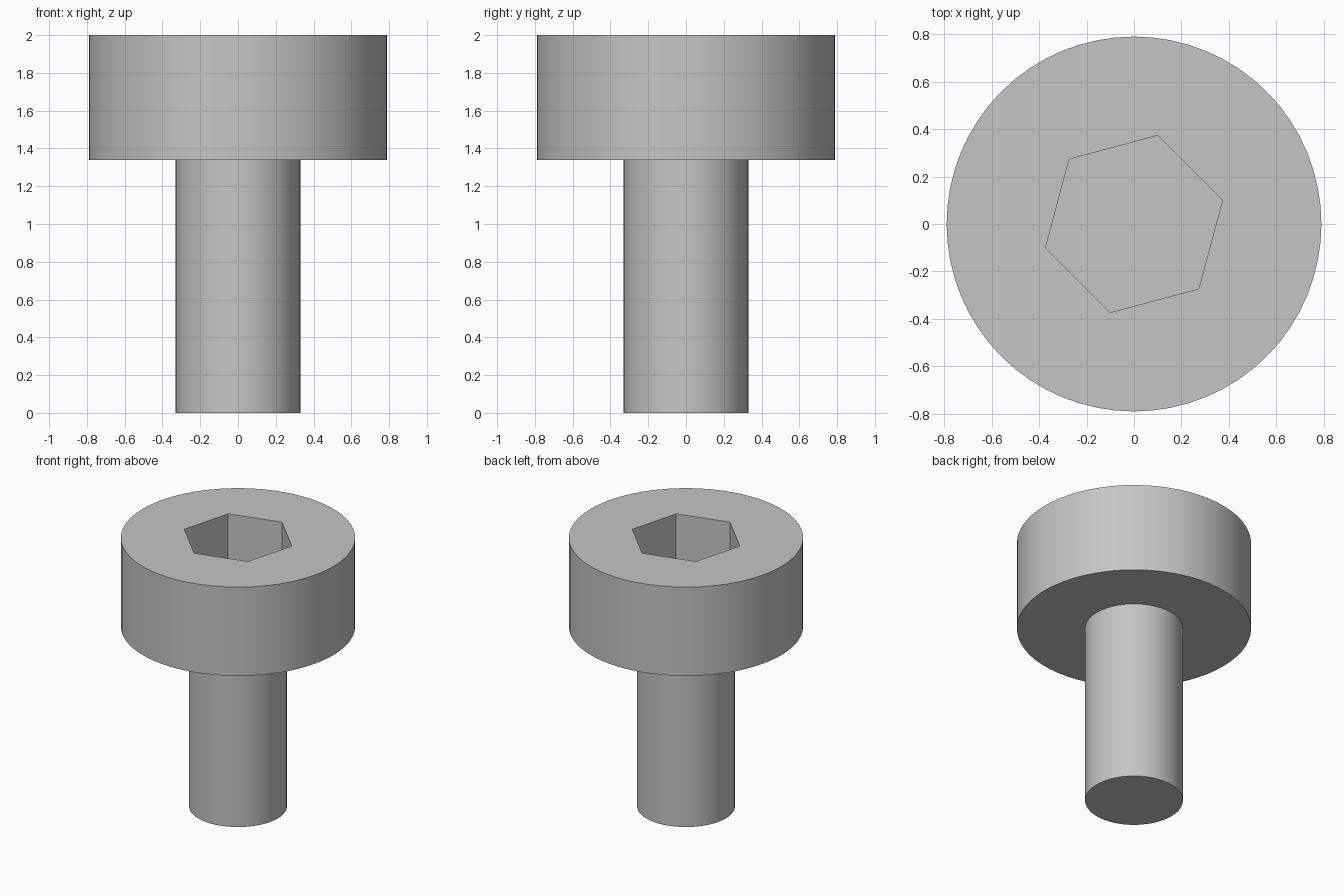
import bpy
import bmesh
from math import cos, sin, radians, tau

SEGMENTS = 64
HEAD_RADIUS, SHANK_RADIUS, SOCKET_RADIUS = 0.79, 0.33, 0.386
HEAD_BOTTOM, HEAD_TOP = 1.34, 2.0
SOCKET_FLOOR = HEAD_TOP - 0.4

cube = bpy.data.objects.get("Cube")
if cube:
    bpy.data.objects.remove(cube, do_unlink=True)

steel = bpy.data.materials.new("steel_grey")
steel.use_nodes = True
grey = (0.56, 0.56, 0.56, 1)
steel.diffuse_color = grey
steel.node_tree.nodes["Principled BSDF"].inputs["Base Color"].default_value = grey


def ring(bm, radius, z, sides=SEGMENTS, turn=0.0):
    """Closed loop of vertices."""
    return [bm.verts.new((radius * cos(turn + tau * i / sides),
                          radius * sin(turn + tau * i / sides), z))
            for i in range(sides)]


def bridge(bm, a, b):
    """Quads between two loops of equal length."""
    n = len(a)
    for i in range(n):
        j = (i + 1) % n
        bm.faces.new((a[i], a[j], b[j], b[i]))


def loop_edges(bm, loop):
    return [bm.edges.get((v, loop[i - 1])) for i, v in enumerate(loop)]


def finish(bm, name):
    mesh = bpy.data.meshes.new(name)
    bm.to_mesh(mesh)
    bm.free()
    mesh.materials.append(steel)
    obj = bpy.data.objects.new(name, mesh)
    bpy.context.collection.objects.link(obj)
    bpy.ops.object.select_all(action="DESELECT")
    obj.select_set(True)
    bpy.context.view_layer.objects.active = obj
    bpy.ops.object.shade_smooth_by_angle(angle=radians(30))
    return obj


# Round head: underside ring, side wall, hexagonal socket and top face
bm = bmesh.new()
inner = ring(bm, SHANK_RADIUS, HEAD_BOTTOM)
lower = ring(bm, HEAD_RADIUS, HEAD_BOTTOM)
upper = ring(bm, HEAD_RADIUS, HEAD_TOP)
rim = ring(bm, SOCKET_RADIUS, HEAD_TOP, 6, radians(15))
floor = ring(bm, SOCKET_RADIUS, SOCKET_FLOOR, 6, radians(15))
bridge(bm, lower, inner)
bridge(bm, lower, upper)
bridge(bm, floor, rim[:])
for f in bm.faces:
    # Socket walls face inward
    if all(v in rim or v in floor for v in f.verts):
        f.normal_flip()
for f in bm.faces:
    f.normal_update()
    if all(v in lower or v in inner for v in f.verts) and f.normal.z > 0:
        f.normal_flip()
bm.faces.new(floor)
top = bmesh.ops.triangle_fill(
    bm, edges=loop_edges(bm, upper) + loop_edges(bm, rim),
    use_beauty=True, normal=(0, 0, 1))
for f in top["geom"]:
    if isinstance(f, bmesh.types.BMFace):
        f.normal_update()
        if f.normal.z < 0:
            f.normal_flip()
finish(bm, "socket_head")

# Plain shank with a flat end
bm = bmesh.new()
end = ring(bm, SHANK_RADIUS, 0)
neck = ring(bm, SHANK_RADIUS, HEAD_BOTTOM)
bridge(bm, end, neck)
bm.faces.new(end[::-1])
finish(bm, "shank")
